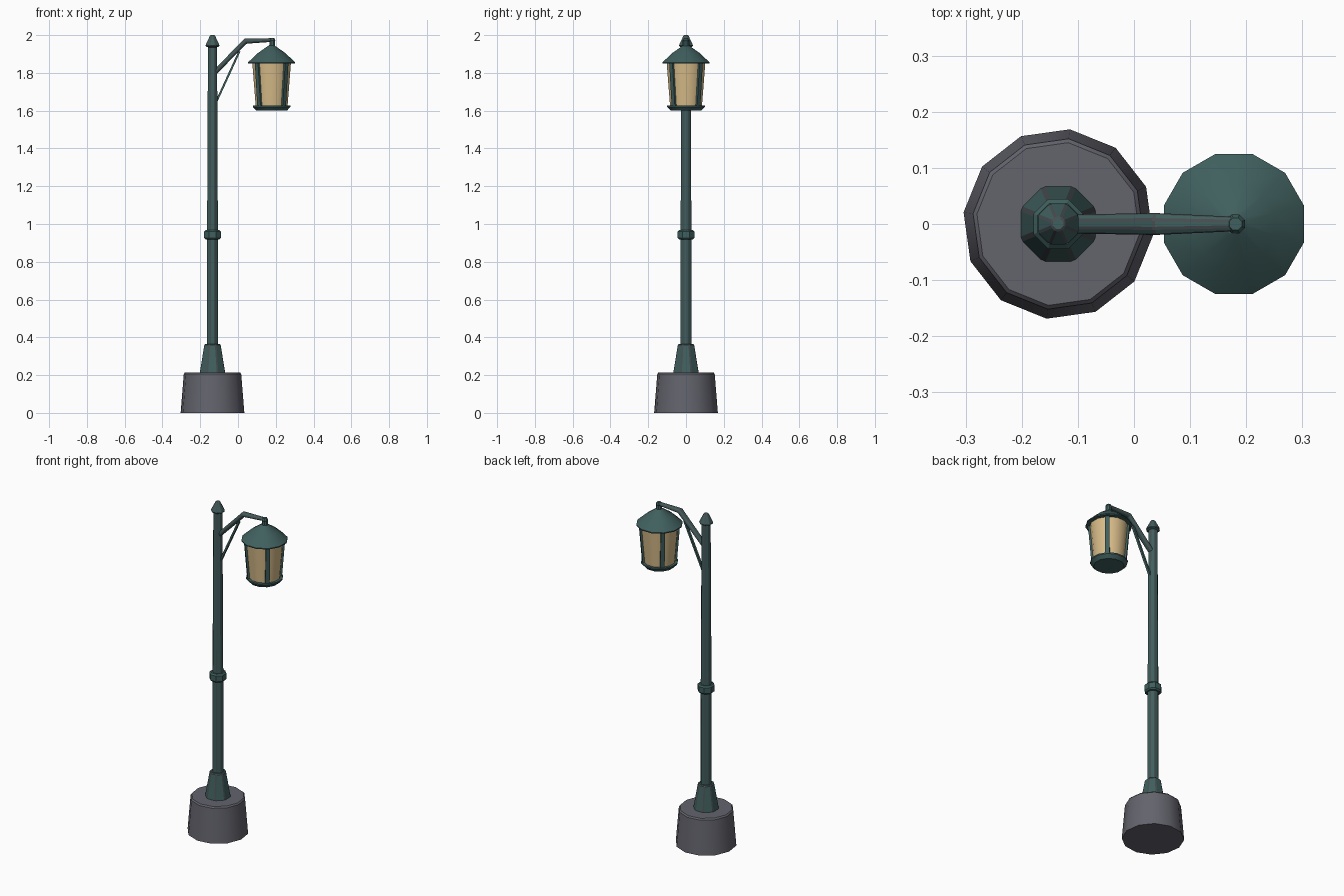
import bpy
import bmesh
from math import cos, sin, pi, radians
from mathutils import Vector

cube = bpy.data.objects.get("Cube")
if cube:
    bpy.data.objects.remove(cube, do_unlink=True)

POLE_X, LAMP_X = -0.135, 0.178


def material(name, rgb):
    m = bpy.data.materials.new(name)
    m.use_nodes = True
    m.diffuse_color = (*rgb, 1)
    m.node_tree.nodes["Principled BSDF"].inputs["Base Color"].default_value = (*rgb, 1)
    return m


teal = material("green metal", (0.05, 0.115, 0.112))
worn = material("worn grey edge", (0.065, 0.075, 0.082))
stone = material("grey stone", (0.125, 0.126, 0.152))
glass = material("warm glass", (0.68, 0.5, 0.25))


def loft(name, rings, mats, smooth=False, bevel=0):
    """Skin a list of equal-sized point rings and cap both ends."""
    bm = bmesh.new()
    loops = [[bm.verts.new(p) for p in ring] for ring in rings]
    n = len(loops[0])
    for a, b in zip(loops, loops[1:]):
        for i in range(n):
            j = (i + 1) % n
            bm.faces.new((a[i], a[j], b[j], b[i]))
    bm.faces.new(loops[0][::-1])
    bm.faces.new(loops[-1])
    bmesh.ops.recalc_face_normals(bm, faces=bm.faces)
    mesh = bpy.data.meshes.new(name)
    bm.to_mesh(mesh)
    bm.free()
    ob = bpy.data.objects.new(name, mesh)
    bpy.context.collection.objects.link(ob)
    for m in mats:
        mesh.materials.append(m)
    if bevel:
        mod = ob.modifiers.new("Bevel", 'BEVEL')
        mod.width = bevel
        mod.segments = 1
        mod.angle_limit = radians(25)
        mod.material = len(mats) - 1
    if smooth:
        bpy.ops.object.select_all(action='DESELECT')
        ob.select_set(True)
        bpy.context.view_layer.objects.active = ob
        bpy.ops.object.shade_smooth_by_angle(angle=radians(35))
    return ob


def turned(name, profile, x, sides, mats, turn=None, **kw):
    """Polygonal turned part from (radius, height) pairs; flats face the axes by default."""
    turn = pi / sides if turn is None else turn
    angles = [turn + 2 * pi * i / sides for i in range(sides)]
    rings = [[(x + r * cos(a), r * sin(a), z) for a in angles] for r, z in profile]
    return loft(name, rings, mats, **kw)


def bar(name, path, mats, sides=8, flat=0.75, **kw):
    """Mitred bar along (x, z, radius) points in the y = 0 plane."""
    pts = [Vector((x, 0, z)) for x, z, r in path]
    rings = []
    for i, (p, (_, _, r)) in enumerate(zip(pts, path)):
        before = (p - pts[i - 1]).normalized() if i else Vector()
        after = (pts[i + 1] - p).normalized() if i + 1 < len(pts) else Vector()
        t = (before + after).normalized()
        up = Vector((-t.z, 0, t.x))
        angles = [pi / sides + 2 * pi * k / sides for k in range(sides)]
        rings.append([p + up * (r * flat * sin(a)) + Vector((0, r * cos(a), 0)) for a in angles])
    return loft(name, rings, mats, **kw)


metal = [teal, worn]

# Stone footing
turned("stone_base", [(0.17, 0), (0.153, 0.207), (0.146, 0.215)], POLE_X, 12,
       [stone], turn=radians(-7), smooth=True)

# Post, its foot, collar and finial
turned("post_foot", [(0.073, 0.21), (0.046, 0.365)], POLE_X, 8, metal, bevel=0.005)
turned("post", [(0.032, 0.36), (0.031, 0.94), (0.026, 1.95)], POLE_X, 8, metal, bevel=0.003)
turned("post_collar", [(0.04, 0.918), (0.048, 0.926), (0.048, 0.96), (0.04, 0.968)],
       POLE_X, 8, metal)
turned("finial", [(0.027, 1.935), (0.04, 1.942), (0.038, 1.95), (0.013, 2.0)],
       POLE_X, 8, metal, bevel=0.003)

# Arm, brace and hanger
bar("arm", [(-0.135, 1.79, 0.018), (0.04, 1.968, 0.021), (0.18, 1.974, 0.014)],
    metal, bevel=0.003)
bar("brace", [(-0.125, 1.625, 0.01), (0.008, 1.915, 0.01)], metal, sides=4)
turned("hanger", [(0.018, 1.925), (0.016, 1.965), (0.018, 1.972), (0.012, 1.984)],
       0.181, 8, metal)

# Lantern
turned("lantern_roof", [(0.1, 1.85), (0.129, 1.85), (0.129, 1.856), (0.075, 1.905), (0.018, 1.944)],
       LAMP_X, 12, [teal], smooth=True)
turned("lantern_glass", [(0.087, 1.62), (0.106, 1.855)], LAMP_X, 12, [glass], smooth=True)
turned("lantern_floor", [(0.084, 1.6), (0.103, 1.62), (0.103, 1.628), (0.09, 1.628)],
       LAMP_X, 12, [teal], smooth=True)

# Four corner struts leaning outwards with the glass
for k in range(4):
    a = pi / 4 + k * pi / 2
    out, side = Vector((cos(a), sin(a), 0)), Vector((-sin(a), cos(a), 0))
    rings = []
    for r, z in ((0.087, 1.62), (0.106, 1.855)):
        c = Vector((LAMP_X, 0, z)) + out * r
        rings.append([c + out * u + side * v for u, v in
                      ((-0.012, -0.012), (0.008, -0.012), (0.008, 0.012), (-0.012, 0.012))])
    loft(f"lantern_strut_{k + 1}", rings, metal)
